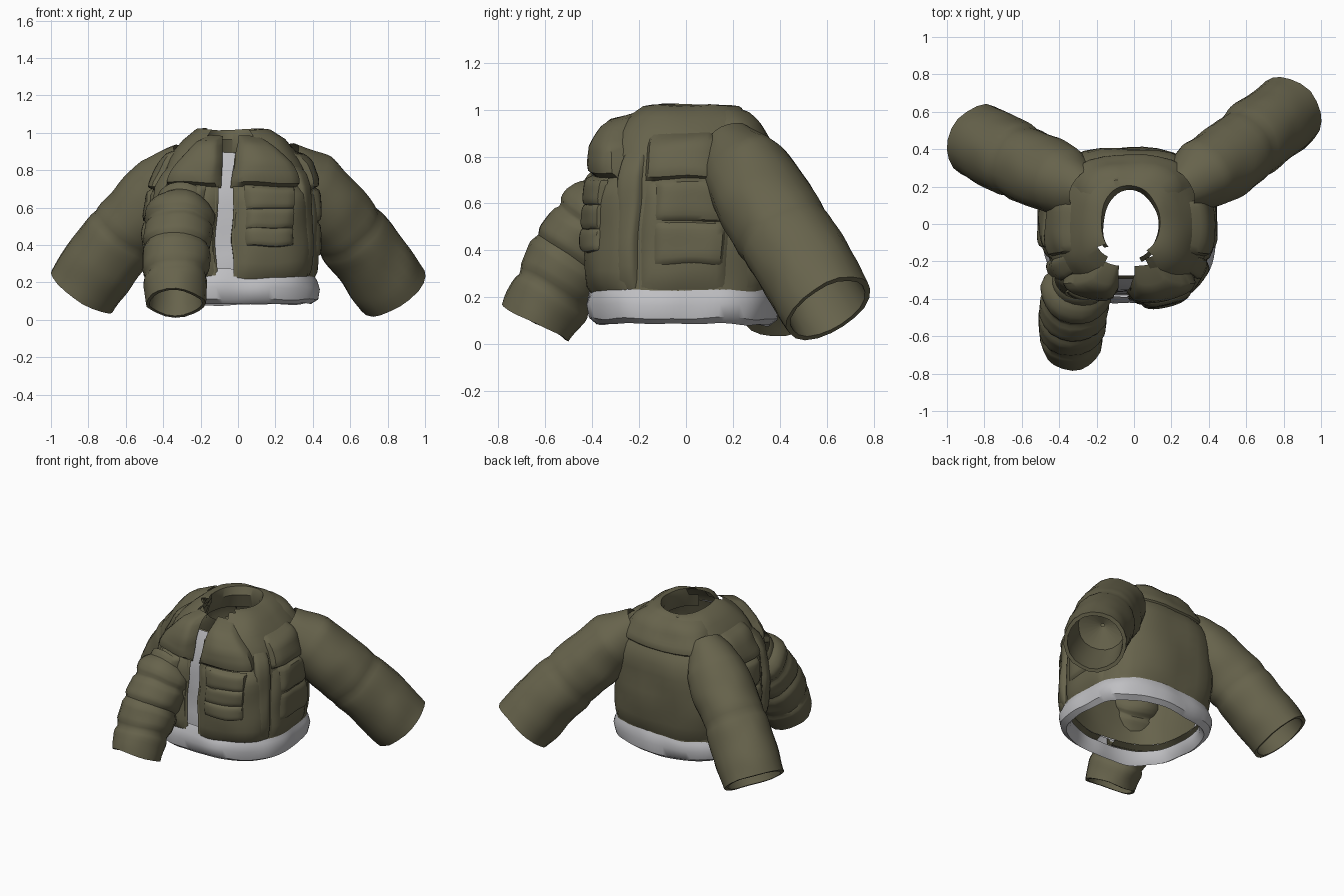
import bpy, bmesh, math
from mathutils import Vector, noise

if "Cube" in bpy.data.objects:
    bpy.data.objects.remove(bpy.data.objects["Cube"])


def material(name, rgb):
    m = bpy.data.materials.new(name)
    m.diffuse_color = (*rgb, 1)
    m.use_nodes = True
    m.node_tree.nodes["Principled BSDF"].inputs["Base Color"].default_value = m.diffuse_color
    return m


OLIVE = material("olive cloth", (0.135, 0.125, 0.072))
WHITE = material("pale lining", (0.52, 0.52, 0.54))


def make(name, rows, mat, closed=False, skip=None, wrinkle=0.014):
    """Skin a list of point rows into a smooth, slightly wrinkled surface."""
    bm = bmesh.new()
    grid = [[bm.verts.new(Vector(p) + wrinkle * noise.noise_vector(Vector(p) * 6))
             for p in row] for row in rows]
    n = len(rows[0])
    for r0, r1 in zip(grid, grid[1:]):
        for i in range(n if closed else n - 1):
            j = (i + 1) % n
            quad = (r0[i], r0[j], r1[j], r1[i])
            mid = sum((v.co for v in quad), Vector()) / 4
            if not (skip and skip(mid)):
                bm.faces.new(quad)
    loose = [v for v in bm.verts if not v.link_faces]
    bmesh.ops.delete(bm, geom=loose, context='VERTS')
    bmesh.ops.recalc_face_normals(bm, faces=bm.faces[:])
    me = bpy.data.meshes.new(name)
    bm.to_mesh(me)
    bm.free()
    me.materials.append(mat)
    ob = bpy.data.objects.new(name, me)
    bpy.context.collection.objects.link(ob)
    bpy.ops.object.select_all(action='DESELECT')
    ob.select_set(True)
    bpy.context.view_layer.objects.active = ob
    bpy.ops.object.shade_smooth_by_angle(angle=math.radians(40))
    return ob


# Torso outline: height, then x and y limits
BODY = [(0.20, -0.46, 0.41, -0.40, 0.37), (0.45, -0.48, 0.41, -0.40, 0.39),
        (0.70, -0.45, 0.40, -0.385, 0.39), (0.85, -0.38, 0.35, -0.35, 0.35),
        (0.95, -0.31, 0.27, -0.29, 0.29), (1.015, -0.23, 0.18, -0.19, 0.23)]


def outline(a, lim, off=0.0, n=2.8):
    """Point at angle a (0 = front, 90 = +x) on a rounded rectangle."""
    x0, x1, y0, y1 = lim
    s, c = math.sin(math.radians(a)), math.cos(math.radians(a))
    r = 1 / (abs(s) ** n + abs(c) ** n) ** (1 / n)
    return ((x0 + x1) / 2 + ((x1 - x0) / 2 + off) * s * r,
            (y0 + y1) / 2 - ((y1 - y0) / 2 + off) * c * r)


def surf(a, z, off=0.0):
    z = min(max(z, BODY[0][0]), BODY[-1][0])
    for lo, hi in zip(BODY, BODY[1:]):
        if z <= hi[0]:
            t = (z - lo[0]) / (hi[0] - lo[0])
            lim = [p + (q - p) * t for p, q in zip(lo[1:], hi[1:])]
            return (*outline(a, lim, off), z)


ANGLES = range(0, 360, 4)


def front_gap(p):
    if p.y > -0.06:
        return False
    wide = max(0, p.z - 0.82)
    return -0.13 - 0.2 * wide < p.x < -0.03 + 0.6 * wide


# Torso shell with rolled collar, open down the front
rows = [[surf(a, 0.22, -0.05) for a in ANGLES]]
rows += [[surf(a, 0.20 + 0.815 * i / 16) for a in ANGLES] for i in range(17)]
for z, lim in [(1.02, (-0.18, 0.14, -0.17, 0.20)), (0.97, (-0.165, 0.125, -0.19, 0.175)),
               (0.88, (-0.19, 0.15, -0.21, 0.20))]:
    rows.append([(*outline(a, lim, n=2.1), z) for a in ANGLES])
make("jacket_shell", rows, OLIVE, True, front_gap)

# Pale hem band with a rolled lower edge
HEM = [(0.27, -0.02), (0.215, 0.01), (0.17, 0.022), (0.11, 0.012), (0.085, -0.02),
       (0.12, -0.045), (0.17, -0.05)]
make("hem_lining", [[(*outline(a, BODY[0][1:], off), z) for a in ANGLES]
                    for z, off in HEM], WHITE, True)

# Pale strip seen through the front opening, olive cloth behind the panels
make("front_lining", [[surf(a, z, -0.035) for a in range(-24, 19, 6)]
                      for z in [0.22 + 0.067 * i for i in range(11)]], WHITE)
make("inner_cloth", [[surf(a, z, -0.05) for a in range(-110, 111, 10)]
                     for z in [0.22 + 0.067 * i for i in range(11)]], OLIVE)


def pad(name, a0, a1, z0, z1, h, base=0.0, taper=0.0, skew=0.0):
    """Quilted cushion lying on the torso."""
    rows = []
    for j in range(11):
        v = j / 10
        am, half = (a0 + a1) / 2, (a1 - a0) / 2
        am += skew * v * v
        half *= 1 - taper * v * v
        row = []
        for i in range(13):
            u = i / 6 - 1
            puff = max(0, (1 - u ** 4) * (1 - (2 * v - 1) ** 4)) ** 0.5
            row.append(surf(am + half * u, z0 + (z1 - z0) * v,
                            base - 0.012 + (h + 0.012) * puff))
        rows.append(row)
    make(name, rows, OLIVE, wrinkle=0.014)


# Quilted front panels, chest puffs and pockets on both sides
for side, s in (("right", 1), ("left", -1)):
    def mpad(name, a, b, *rest, skew=0.0, **kw):
        lo, hi = sorted((a * s, b * s))
        pad(f"{side}_{name}", lo, hi, *rest, skew=skew * s, **kw)
    inner = 0 if s > 0 else 11
    mpad("front_panel", inner, 61, 0.20, 0.73, 0.035)
    mpad("chest_puff", inner - 2, 50, 0.705, 0.985, 0.065, taper=0.5, skew=-5)
    mpad("front_edge_band", 47, 63, 0.21, 0.84, 0.03)
    for k, (z0, z1) in enumerate([(0.39, 0.50), (0.48, 0.60), (0.58, 0.715)]):
        mpad(f"front_pocket_{k}", inner + 8, 41, z0, z1, 0.025, base=0.03)
    mpad("side_panel", 62, 118, 0.21, 0.72, 0.02)
    mpad("side_upper_puff", 63, 112, 0.69, 0.91, 0.045)
    for k, (z0, z1) in enumerate([(0.33, 0.53), (0.515, 0.705)]):
        mpad(f"side_pocket_{k}", 71, 114, z0, z1, 0.025, base=0.015)

# Plain back panel and shoulder yoke
pad("back_panel", 122, 238, 0.20, 0.85, 0.02)
pad("back_yoke", 118, 242, 0.80, 1.01, 0.025)


def sleeve(name, pts, radii, creases, depth, wrinkle):
    """Tube along a bent path, rolled inwards at the cuff."""
    a, b, c = [Vector(p) for p in pts]

    def at(t):  # quadratic curve through the three points
        return a * (2 * t - 1) * (t - 1) + b * 4 * t * (1 - t) + c * t * (2 * t - 1)

    def ring(t, r):
        d = (at(t + 0.01) - at(t - 0.01)).normalized()
        e = d.cross(Vector((0, 0, 1))).normalized()
        f = e.cross(d)
        return [at(t) + r * (e * math.cos(k * math.tau / 20) + f * math.sin(k * math.tau / 20))
                for k in range(20)]

    rows = []
    for i in range(37):
        t = i / 36
        x = t * (len(radii) - 1)
        k = min(int(x), len(radii) - 2)
        r = radii[k] + (radii[k + 1] - radii[k]) * (x - k)
        for crease in creases:
            r *= 1 - depth * math.exp(-((t - crease) / 0.03) ** 2)
        rows.append(ring(t, r))
    end = radii[-1]
    rows += [ring(1.0, end * 0.88), ring(0.9, end * 0.85), ring(0.7, end * 0.75),
             ring(0.65, 0.01)]
    make(name, rows, OLIVE, True, wrinkle=wrinkle)


# Two swept-back sleeves and the ribbed sleeve hanging in front
sleeve("right_sleeve", [(0.24, 0.18, 0.85), (0.55, 0.385, 0.525), (0.83, 0.61, 0.155)],
       [0.12, 0.19, 0.205, 0.205, 0.205, 0.20], [0.58], 0.04, 0.014)
sleeve("left_sleeve", [(-0.26, 0.17, 0.85), (-0.56, 0.31, 0.52), (-0.835, 0.445, 0.155)],
       [0.12, 0.19, 0.20, 0.20, 0.205, 0.20], [0.58], 0.04, 0.014)
sleeve("front_sleeve", [(-0.29, -0.30, 0.64), (-0.325, -0.46, 0.41), (-0.335, -0.64, 0.09)],
       [0.14, 0.185, 0.185, 0.185, 0.18, 0.16], [0.08, 0.32, 0.56, 0.80], 0.09, 0.018)
